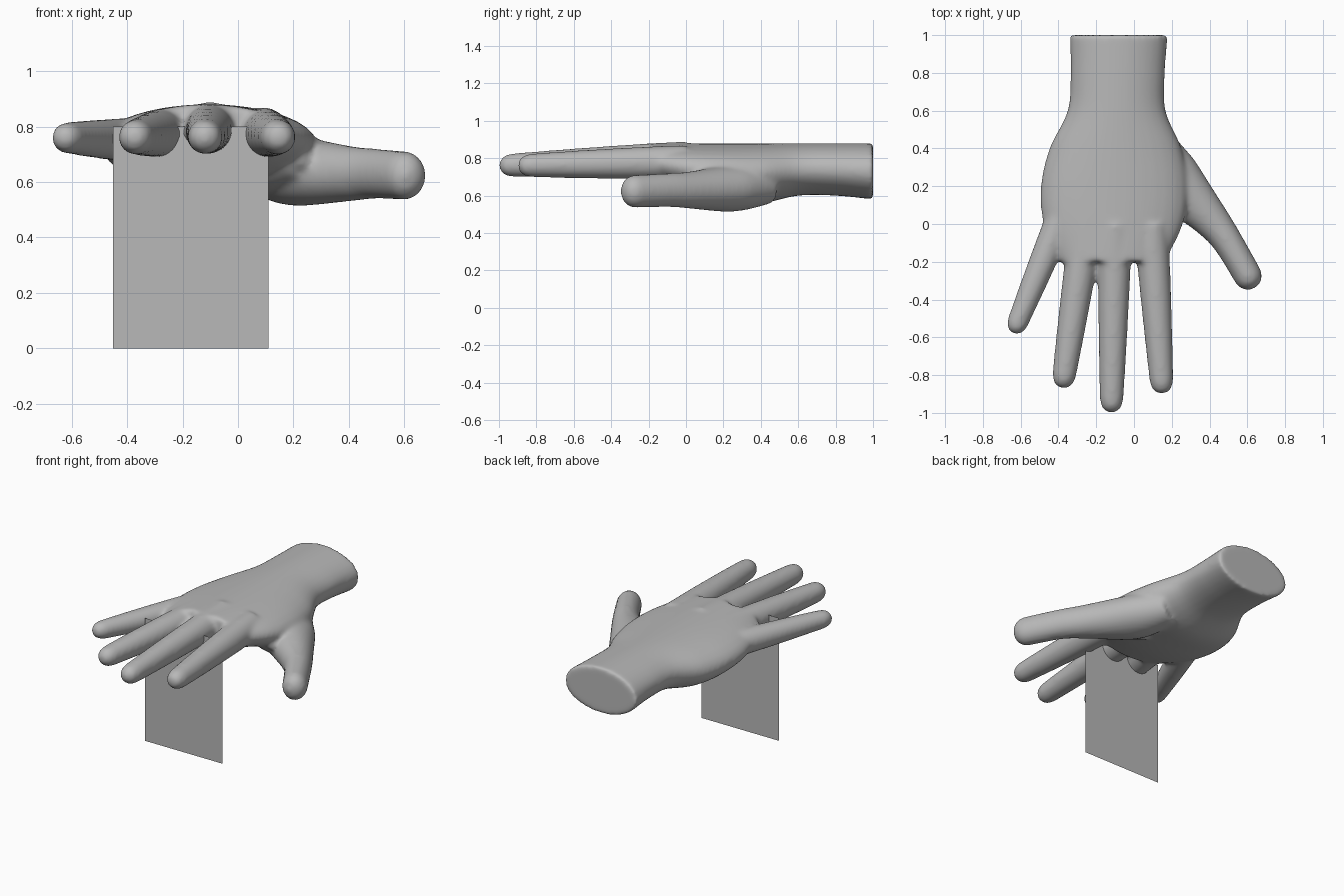
import bpy
import bmesh
from math import sin, cos, pi
from mathutils import Vector

cube = bpy.data.objects.get("Cube")
if cube:
    bpy.data.objects.remove(cube, do_unlink=True)

SEGMENTS = 32
STEPS = 6
UP = Vector((0, 0, 1))
FORWARD = Vector((0, -1, 0))


def make_material(name, value):
    material = bpy.data.materials.new(name)
    material.use_nodes = True
    colour = (value, value, value, 1)
    material.diffuse_color = colour
    shader = material.node_tree.nodes["Principled BSDF"]
    shader.inputs["Base Color"].default_value = colour
    return material


def add_object(name, bm, material):
    mesh = bpy.data.meshes.new(name)
    bm.to_mesh(mesh)
    bm.free()
    mesh.materials.append(material)
    obj = bpy.data.objects.new(name, mesh)
    bpy.context.collection.objects.link(obj)
    return obj


def refine(stations):
    """Smooth curve through the stations, with their sizes blended too."""
    keys = [Vector(station) for station in stations]
    last = len(keys) - 1
    result = []
    for i in range(last):
        before, start, end, after = (keys[min(max(i + k, 0), last)] for k in range(-1, 3))
        for step in range(STEPS):
            t = step / STEPS
            slope_in = (end - before) / 2
            slope_out = (after - start) / 2
            ease = t * t * (3 - 2 * t)
            result.append(start.lerp(end, ease)
                          + slope_in * t * (1 - t) ** 2
                          - slope_out * t * t * (1 - t))
    return result + [keys[last]]


def loft(bm, stations, direction=None, round_tip=True):
    """Closed tube through stations of x, y, z, half width, half height."""
    path = refine(stations)
    points = [Vector(station[:3]) for station in path]
    frames = []
    for i, station in enumerate(path):
        ahead = points[min(i + 1, len(points) - 1)]
        behind = points[max(i - 1, 0)]
        tangent = direction or (ahead - behind).normalized()
        frames.append((points[i], tangent, station[3], station[4]))

    # Replace the last ring by a dome ending at the last point
    if round_tip:
        tip, tangent, width, height = frames[-1]
        centre = tip - tangent * width
        frames = [f for f in frames if (f[0] - centre).dot(tangent) < 0]
        for step in range(STEPS):
            angle = step / STEPS * pi / 2
            frames.append((centre + tangent * width * sin(angle), tangent,
                           width * cos(angle), height * cos(angle)))

    rings = []
    for point, tangent, width, height in frames:
        side = tangent.cross(UP).normalized()
        rise = side.cross(tangent)
        ring = []
        for k in range(SEGMENTS):
            angle = 2 * pi * k / SEGMENTS
            offset = side * width * cos(angle) + rise * height * sin(angle)
            ring.append(bm.verts.new(point + offset))
        rings.append(ring)
    faces = [bm.faces.new(rings[0]), bm.faces.new(rings[-1])]
    for first, second in zip(rings, rings[1:]):
        for k in range(SEGMENTS):
            n = (k + 1) % SEGMENTS
            faces.append(bm.faces.new((first[k], first[n], second[n], second[k])))
    bmesh.ops.recalc_face_normals(bm, faces=faces)


def add_limb(bm, root, tip, root_radius, tip_radius):
    """Straight round limb that narrows faster towards its tip."""
    stations = []
    for step in range(STEPS + 1):
        t = step / STEPS
        centre = Vector(root).lerp(Vector(tip), t)
        radius = root_radius + (tip_radius - root_radius) * t ** 1.5
        stations.append((*centre, radius, radius))
    loft(bm, stations)


skin = make_material("plain grey", 0.48)
bm = bmesh.new()

# Wrist and palm: evenly spaced sections hanging from a level back of the hand
half_widths = (0.26, 0.25, 0.26, 0.35, 0.39, 0.37, 0.28)
half_heights = (0.15, 0.14, 0.14, 0.16, 0.15, 0.13, 0.1)
palm = []
for i, (width, height) in enumerate(zip(half_widths, half_heights)):
    y = 1 - i / 5
    palm.append((y * 0.03 - 0.11, y, 0.88 - height, width, height))
loft(bm, palm, direction=FORWARD, round_tip=False)

# Index, middle, ring and little fingers
finger_tip_height = 0.76
fingers = (
    ((0.09, 0, 0.78), (0.15, -0.9), 0.09),
    ((-0.1, 0, 0.8), (-0.12, -1), 0.09),
    ((-0.25, 0, 0.78), (-0.38, -0.87), 0.09),
    ((-0.36, 0.1, 0.75), (-0.64, -0.58), 0.08),
)
for root, tip, radius in fingers:
    add_limb(bm, root, (*tip, finger_tip_height), radius, radius * 0.66)

# Thumb: flattened pad at its base, taller than wide at its tip
thumb_path = (
    (0.1, 0.45, 0.66, 0.1),
    (0.2, 0.25, 0.64, 0.15),
    (0.4, 0.03, 0.63, 0.1),
    (0.5, -0.1, 0.63, 0.08),
    (0.64, -0.34, 0.62, 0.075),
)
loft(bm, [(x, y, z, radius, radius / 2 + 0.05) for x, y, z, radius in thumb_path])

# Web of skin between thumb and index finger
add_limb(bm, (0.1, 0.2, 0.7), (0.25, 0, 0.68), 0.14, 0.04)

# Fuse the overlapping parts into one soft skin
hand = add_object("hand", bm, skin)
fuse = hand.modifiers.new("fuse", 'REMESH')
fuse.mode = 'VOXEL'
fuse.voxel_size = 0.012
fuse.use_smooth_shade = True
soften = hand.modifiers.new("soften", 'SMOOTH')
soften.factor = 0.5
soften.iterations = 14

# Thin upright sheet beneath the fingers
bm = bmesh.new()
left, right, top, depth = 0.11, -0.45, 0.8, -0.315
corners = ((right, 0), (left, 0), (left, top), (right, top))
bm.faces.new([bm.verts.new((x, depth, z)) for x, z in corners])
add_object("support_sheet", bm, skin)
